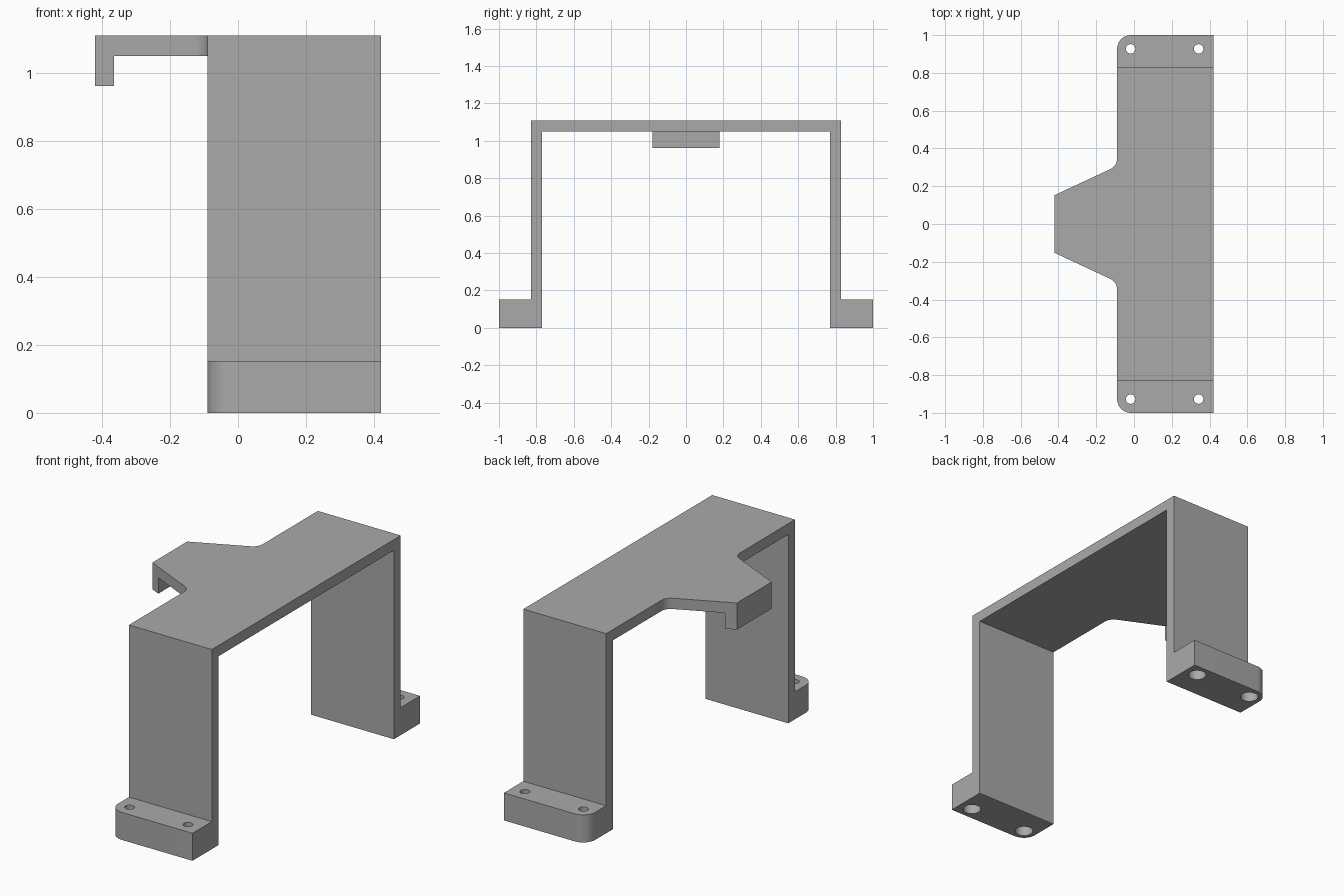
import bpy, bmesh
from math import pi, sin, cos, tan, radians
from mathutils import Vector

cube = bpy.data.objects.get("Cube")
if cube:
    bpy.data.objects.remove(cube, do_unlink=True)

grey = bpy.data.materials.new("mid grey")
grey.use_nodes = True
colour = (0.4, 0.4, 0.4, 1)
grey.diffuse_color = colour
grey.node_tree.nodes["Principled BSDF"].inputs["Base Color"].default_value = colour


def prism(name, outline, direction):
    """Solid made by pushing a closed outline along a direction."""
    bm = bmesh.new()
    base = bm.faces.new([bm.verts.new(p) for p in outline])
    top = bmesh.ops.extrude_face_region(bm, geom=[base])["geom"]
    bmesh.ops.translate(bm, vec=direction, verts=[v for v in top if isinstance(v, bmesh.types.BMVert)])
    bmesh.ops.recalc_face_normals(bm, faces=bm.faces)
    mesh = bpy.data.meshes.new(name)
    bm.to_mesh(mesh)
    bm.free()
    mesh.materials.append(grey)
    obj = bpy.data.objects.new(name, mesh)
    bpy.context.collection.objects.link(obj)
    return obj


def combine(target, tool, operation):
    """Apply a boolean and discard the tool."""
    mod = target.modifiers.new("cut", "BOOLEAN")
    mod.operation, mod.object, mod.solver = operation, tool, "EXACT"
    bpy.context.view_layer.objects.active = target
    bpy.ops.object.modifier_apply(modifier=mod.name)
    bpy.data.objects.remove(tool, do_unlink=True)


def arc(cx, cy, r, start, end, steps=12):
    return [(cx + r * cos(start + (end - start) * i / steps),
             cy + r * sin(start + (end - start) * i / steps)) for i in range(steps + 1)]


def circle(x, y, z, r):
    return [(px, py, z) for px, py in arc(x, y, r, 0, 2 * pi, 32)[:-1]]


# Overall sizes
back, edge, tip = 0.42, -0.09, -0.42
height, plate, foot_top = 1.11, 0.06, 0.153
leg_out, leg_in = 0.83, 0.77
tip_half, slope = 0.153, radians(25)
corner_r, fillet_r = 0.075, 0.06

# Side profile: two feet, two legs and the deck
half = [(1.2, 0), (1.2, foot_top), (leg_out, foot_top), (leg_out, height)]
inner = [(leg_in, 0), (leg_in, height - plate)]
section = half + [(-y, z) for y, z in reversed(half)]
section += [(-y, z) for y, z in inner] + list(reversed(inner))
bracket = prism("bracket", [(-1, y, z) for y, z in section], (2, 0, 0))

# Lip hanging below the tip of the tongue
lip = prism("lip", [(-0.365, y, z) for y, z in
                    ((-0.4, 0.962), (0.4, 0.962), (0.4, 1.08), (-0.4, 1.08))], (-0.3, 0, 0))
combine(bracket, lip, "UNION")

# Plan outline: rounded feet corners and a tapered tongue with filleted roots
root_y = tip_half + (edge - tip) * tan(slope) + fillet_r * tan((pi / 2 - slope) / 2)
side = [(back, 1)] + arc(edge + corner_r, 1 - corner_r, corner_r, pi / 2, pi)
side += arc(edge - fillet_r, root_y, fillet_r, 0, slope - pi / 2)
side += [(tip, tip_half)]
plan = side + [(x, -y) for x, y in reversed(side)]
combine(bracket, prism("plan", [(x, y, -0.2) for x, y in plan], (0, 0, 1.6)), "INTERSECT")

# Screw holes, counterbored from below
for y in (-0.927, 0.927):
    for x in (-0.018, 0.342):
        combine(bracket, prism("bore", circle(x, y, -0.1, 0.025), (0, 0, 0.4)), "DIFFERENCE")
        combine(bracket, prism("recess", circle(x, y, -0.1, 0.047), (0, 0, 0.2)), "DIFFERENCE")

bpy.ops.object.select_all(action="DESELECT")
bracket.select_set(True)
bpy.context.view_layer.objects.active = bracket
bpy.ops.object.shade_smooth_by_angle(angle=radians(30))
